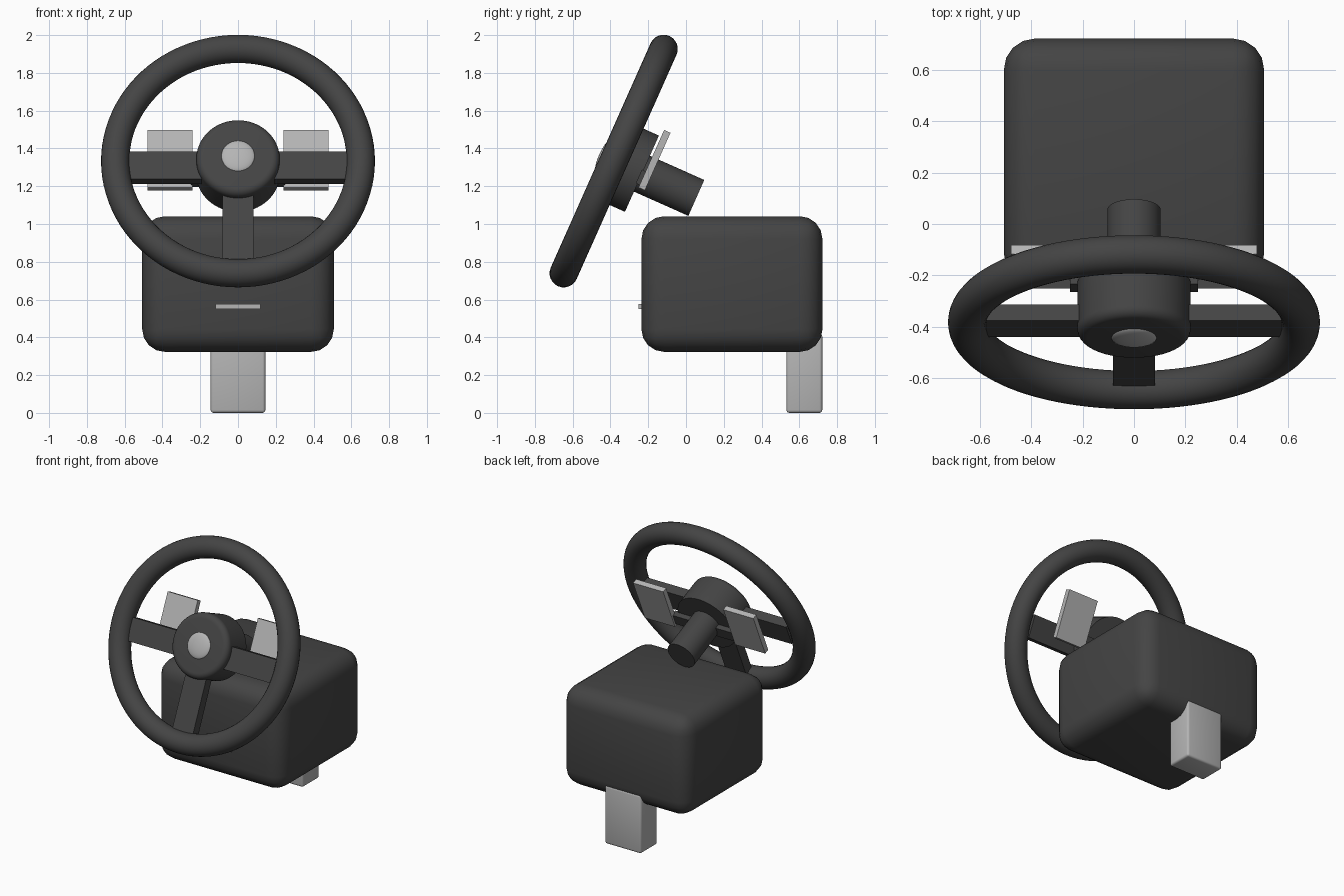
import bpy, bmesh, math
from mathutils import Matrix, Vector

if "Cube" in bpy.data.objects:
    bpy.data.objects.remove(bpy.data.objects["Cube"])


def material(name, value):
    m = bpy.data.materials.new(name)
    m.diffuse_color = (value, value, value, 1)
    m.use_nodes = True
    m.node_tree.nodes["Principled BSDF"].inputs["Base Color"].default_value = m.diffuse_color
    return m


DARK = material("dark_grey", 0.058)
SILVER = material("silver_grey", 0.46)

# Wheel frame: local z runs out of the wheel towards the driver, local y up the wheel
WHEEL = Matrix.Translation((0, -0.383, 1.333)) @ Matrix.Rotation(math.radians(66), 4, 'X')
WORLD = Matrix.Identity(4)


def finish(name, bm, mat, frame, angle=40):
    bmesh.ops.recalc_face_normals(bm, faces=bm.faces)
    me = bpy.data.meshes.new(name)
    bm.to_mesh(me)
    bm.free()
    me.transform(frame)
    me.materials.append(mat)
    ob = bpy.data.objects.new(name, me)
    bpy.context.collection.objects.link(ob)
    bpy.ops.object.select_all(action='DESELECT')
    ob.select_set(True)
    bpy.context.view_layer.objects.active = ob
    bpy.ops.object.shade_smooth_by_angle(angle=math.radians(angle))
    return ob


def box(name, lo, hi, mat, frame=WORLD, bevel=0, segments=3):
    bm = bmesh.new()
    lo, hi = Vector(lo), Vector(hi)
    bmesh.ops.create_cube(bm, size=1)
    bmesh.ops.scale(bm, vec=hi - lo, verts=bm.verts)
    bmesh.ops.translate(bm, vec=(lo + hi) / 2, verts=bm.verts)
    if bevel:
        bmesh.ops.bevel(bm, geom=bm.edges[:], offset=bevel, segments=segments,
                        profile=0.5, affect='EDGES')
    return finish(name, bm, mat, frame)


def lathe(name, profile, mat, frame=WHEEL, steps=64):
    """Turn (radius, height) points around the local z axis."""
    bm = bmesh.new()
    vs = [bm.verts.new((r, 0, z)) for r, z in profile]
    es = [bm.edges.new(p) for p in zip(vs, vs[1:])]
    bmesh.ops.spin(bm, geom=vs + es, cent=(0, 0, 0), axis=(0, 0, 1),
                   angle=2 * math.pi, steps=steps)
    bmesh.ops.remove_doubles(bm, verts=bm.verts, dist=1e-5)
    return finish(name, bm, mat, frame)


def arc(cr, cz, rr, rz, a0, a1, n):
    return [(cr + rr * math.cos(a0 + (a1 - a0) * i / n),
             cz + rz * math.sin(a0 + (a1 - a0) * i / n)) for i in range(n + 1)]


# Steering wheel rim
lathe("wheel_rim", arc(0.65, 0, 0.075, 0.075, 0, 2 * math.pi, 24), DARK, steps=96)

# Hub with rounded front edge, silver centre cap, steering column
HUB_R, HUB_F, HUB_B = 0.221, 0.067, 0.04
lathe("wheel_hub", [(0, -0.164), (HUB_R, -0.164)]
      + arc(HUB_R - HUB_B, HUB_F - HUB_B, HUB_B, HUB_B, 0, math.pi / 2, 6)
      + [(0, HUB_F)], DARK)
lathe("centre_cap", arc(0, 0.062, 0.09, 0.022, -math.pi / 2, math.pi / 2, 16), SILVER)
lathe("steering_column", [(0, -0.479), (0.104, -0.479), (0.104, -0.15), (0, -0.15)], DARK)

# Three spokes
box("lower_spoke", (-0.082, -0.58, -0.053), (0.082, -0.1, 0.015), DARK, WHEEL)
for side, s in (("left", -1), ("right", 1)):
    x0, x1 = sorted((s * 0.1, s * 0.58))
    box(side + "_spoke", (x0, -0.109, -0.053), (x1, 0.05, 0.015), DARK, WHEEL)
    # Shift paddles behind the wheel, each on a short bracket
    x0, x1 = sorted((s * 0.24, s * 0.48))
    box(side + "_paddle", (x0, -0.074, -0.214), (x1, 0.259, -0.177), SILVER, WHEEL)
    x0, x1 = sorted((s * 0.08, s * 0.25))
    box(side + "_paddle_bracket", (x0, -0.06, -0.2), (x1, 0.02, -0.155), DARK, WHEEL)

# Base housing, front strip and table clamp
box("base_housing", (-0.507, -0.236, 0.323), (0.507, 0.7225, 1.041), DARK,
    bevel=0.12, segments=4)
box("front_strip", (-0.12, -0.251, 0.549), (0.12, -0.22, 0.576), SILVER)
box("table_clamp", (-0.145, 0.532, 0), (0.145, 0.7215, 0.42), SILVER,
    bevel=0.015, segments=3)
